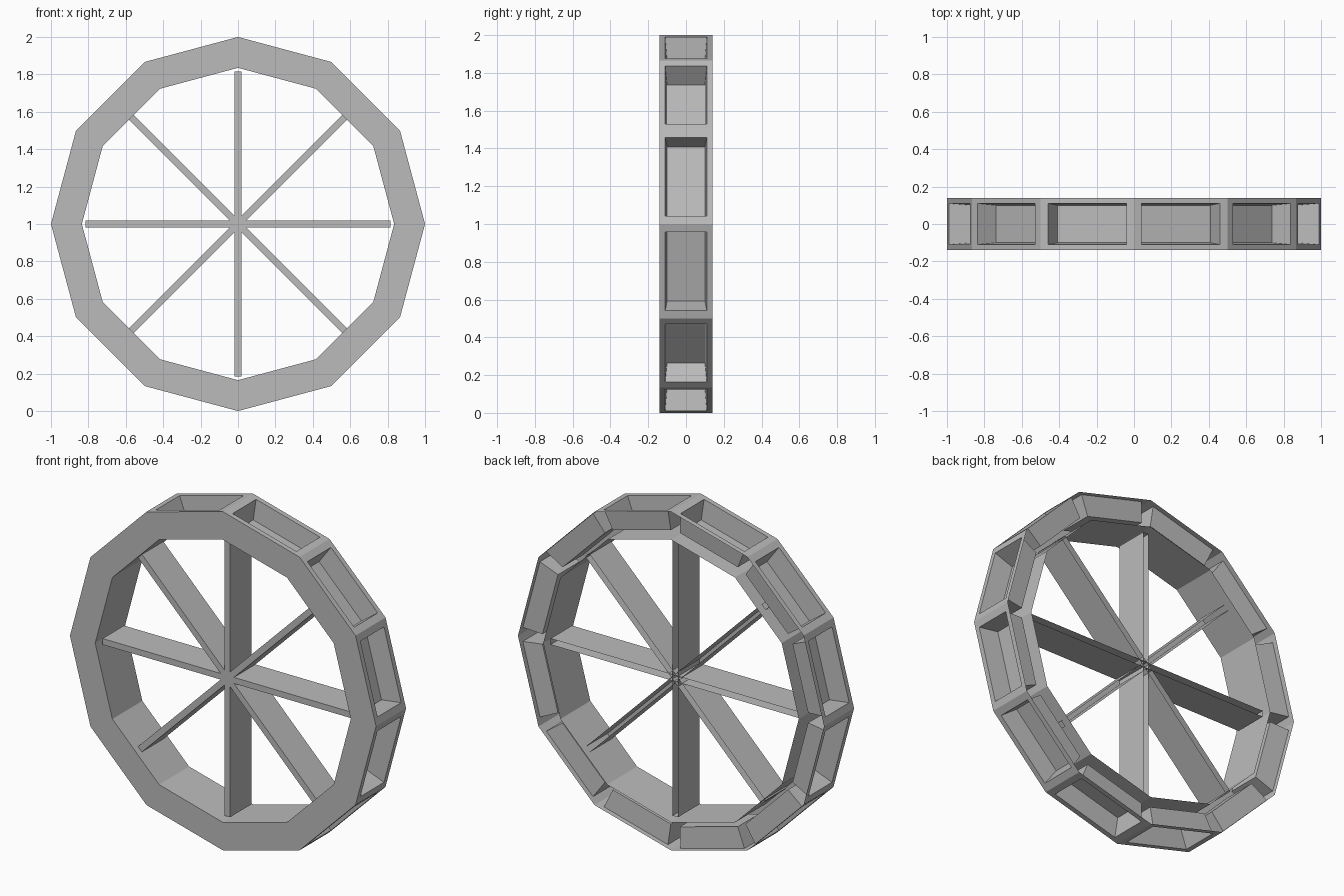
import bpy, bmesh
from math import pi, sin, cos
from mathutils import Vector, Matrix

SIDES = 12
OUTER, INNER, HALF_W = 1.0, 0.835, 0.14
HUB = Vector((0, 0, 1))

cube = bpy.data.objects.get("Cube")
if cube:
    bpy.data.objects.remove(cube, do_unlink=True)

grey = bpy.data.materials.new("plain grey")
grey.use_nodes = True
colour = (0.5, 0.5, 0.5, 1)
grey.diffuse_color = colour
grey.node_tree.nodes["Principled BSDF"].inputs["Base Color"].default_value = colour


def finish(bm, name):
    bmesh.ops.remove_doubles(bm, verts=bm.verts, dist=0.0005)
    bmesh.ops.recalc_face_normals(bm, faces=bm.faces)
    mesh = bpy.data.meshes.new(name)
    bm.to_mesh(mesh)
    bm.free()
    mesh.materials.append(grey)
    obj = bpy.data.objects.new(name, mesh)
    bpy.context.collection.objects.link(obj)
    obj.location = HUB


def quad(bm, points):
    bm.faces.new([bm.verts.new(p) for p in points])


# Rim: shell with an open back and a tapered pocket in every outer face
bm = bmesh.new()
step = 2 * pi / SIDES
for i in range(SIDES):
    a = (i + 0.5) * step
    out = Vector((cos(a), 0, sin(a)))
    along = Vector((-sin(a), 0, cos(a)))

    def loop(half_len, half_w, radius):
        corners = ((-1, -1), (1, -1), (1, 1), (-1, 1))
        return [out * radius + along * half_len * s + Vector((0, half_w * t, 0))
                for s, t in corners]

    apothem = OUTER * cos(step / 2)
    outer = loop(OUTER * sin(step / 2), HALF_W, apothem)
    mouth = loop(0.216, 0.11, apothem)
    floor = loop(0.196, 0.1, apothem - 0.12)
    inner = loop(INNER * sin(step / 2), HALF_W, INNER * cos(step / 2))

    for big, small in ((outer, mouth), (mouth, floor)):
        for k in range(4):
            n = (k + 1) % 4
            quad(bm, (big[k], big[n], small[n], small[k]))
    quad(bm, floor)
    quad(bm, inner[::-1])
    quad(bm, (outer[0], outer[1], inner[1], inner[0]))
finish(bm, "rim")

# Spokes: four crossing bars, hollow and open at the back
for i, name in enumerate(("level", "rising", "upright", "falling")):
    bm = bmesh.new()
    bmesh.ops.create_cube(bm, size=1, matrix=Matrix.Diagonal((1.63, 0.2, 0.036, 1)))
    back = [f for f in bm.faces if f.calc_center_median().y > 0.09]
    bmesh.ops.delete(bm, geom=back, context='FACES')
    bmesh.ops.rotate(bm, verts=bm.verts, matrix=Matrix.Rotation(-i * pi / 4, 3, 'Y'))
    finish(bm, name + "_spoke")
